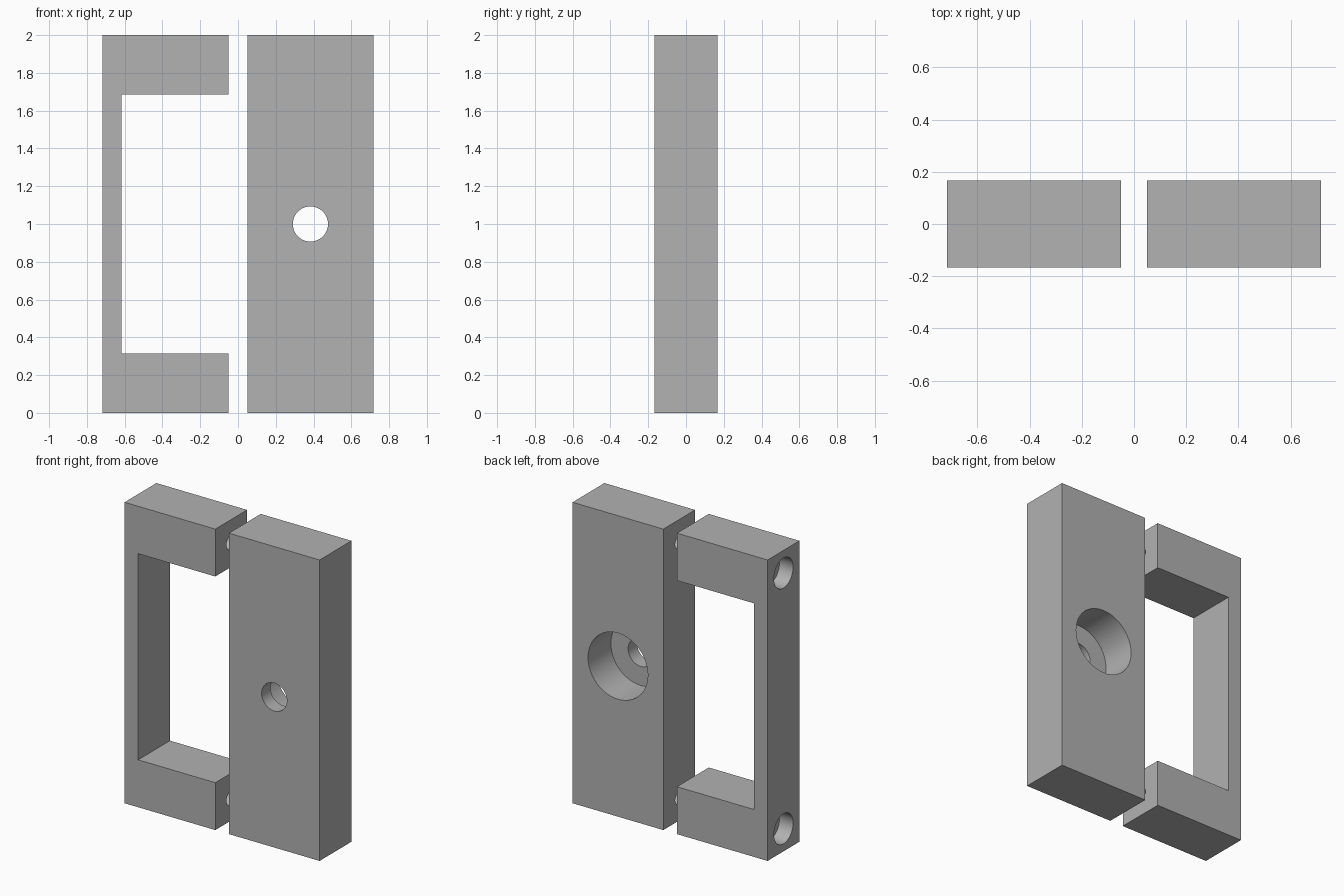
import bpy, bmesh, math
from mathutils import Matrix, Vector

cube = bpy.data.objects.get("Cube")
if cube:
    bpy.data.objects.remove(cube, do_unlink=True)

OUT, IN, DEPTH, H = 0.717, 0.05, 0.167, 2.0
ARM, WALL = 0.315, 0.1
BOLT_Z = (0.15, H - 0.15)

grey = bpy.data.materials.new("plain grey")
grey.use_nodes = True
colour = (0.445, 0.445, 0.445, 1)
grey.diffuse_color = colour
grey.node_tree.nodes["Principled BSDF"].inputs["Base Color"].default_value = colour


def make_object(name, bm):
    bmesh.ops.recalc_face_normals(bm, faces=bm.faces)
    mesh = bpy.data.meshes.new(name)
    bm.to_mesh(mesh)
    bm.free()
    obj = bpy.data.objects.new(name, mesh)
    obj.data.materials.append(grey)
    bpy.context.collection.objects.link(obj)
    return obj


def extrude_outline(name, outline):
    """Extrude an x/z outline from front to back."""
    bm = bmesh.new()
    face = bm.faces.new([bm.verts.new((x, -DEPTH, z)) for x, z in outline])
    side = bmesh.ops.extrude_face_region(bm, geom=[face])["geom"]
    verts = [g for g in side if isinstance(g, bmesh.types.BMVert)]
    bmesh.ops.translate(bm, verts=verts, vec=(0, 2 * DEPTH, 0))
    return make_object(name, bm)


def drill(target, start, end, radius):
    """Cut a round hole between two points."""
    start, end = Vector(start), Vector(end)
    axis = end - start
    turn = axis.to_track_quat("Z", "Y").to_matrix().to_4x4()
    bm = bmesh.new()
    bmesh.ops.create_cone(bm, cap_ends=True, segments=48, radius1=radius,
                          radius2=radius, depth=axis.length,
                          matrix=Matrix.Translation((start + end) / 2) @ turn)
    cutter = make_object("hole_cutter", bm)
    cut = target.modifiers.new("hole", "BOOLEAN")
    cut.operation, cut.solver, cut.object = "DIFFERENCE", "EXACT", cutter
    bpy.context.view_layer.objects.active = target
    bpy.ops.object.modifier_apply(modifier=cut.name)
    bpy.data.objects.remove(cutter, do_unlink=True)


# Solid block and C-shaped bracket
block = extrude_outline("solid_block", [(IN, 0), (OUT, 0), (OUT, H), (IN, H)])
bracket = extrude_outline("handle_bracket", [
    (-OUT, 0), (-IN, 0), (-IN, ARM), (-OUT + WALL, ARM),
    (-OUT + WALL, H - ARM), (-IN, H - ARM), (-IN, H), (-OUT, H)])

# Stepped hole through the block, wide at the back
mid = (IN + OUT) / 2
drill(block, (mid, -0.3, 1), (mid, 0.3, 1), 0.093)
drill(block, (mid, DEPTH - 0.24, 1), (mid, 0.3, 1), 0.22)

# Bolt holes through the arms with head recesses, and blind holes in the block
for z in BOLT_Z:
    drill(bracket, (-0.9, 0, z), (0, 0, z), 0.05)
    drill(bracket, (-0.9, 0, z), (-OUT + 0.1, 0, z), 0.1)
    drill(block, (0, 0, z), (0.35, 0, z), 0.042)

# Smooth hole walls, sharp edges elsewhere
bpy.ops.object.select_all(action="DESELECT")
for obj in (block, bracket):
    obj.select_set(True)
bpy.context.view_layer.objects.active = block
bpy.ops.object.shade_smooth_by_angle(angle=math.radians(30))
